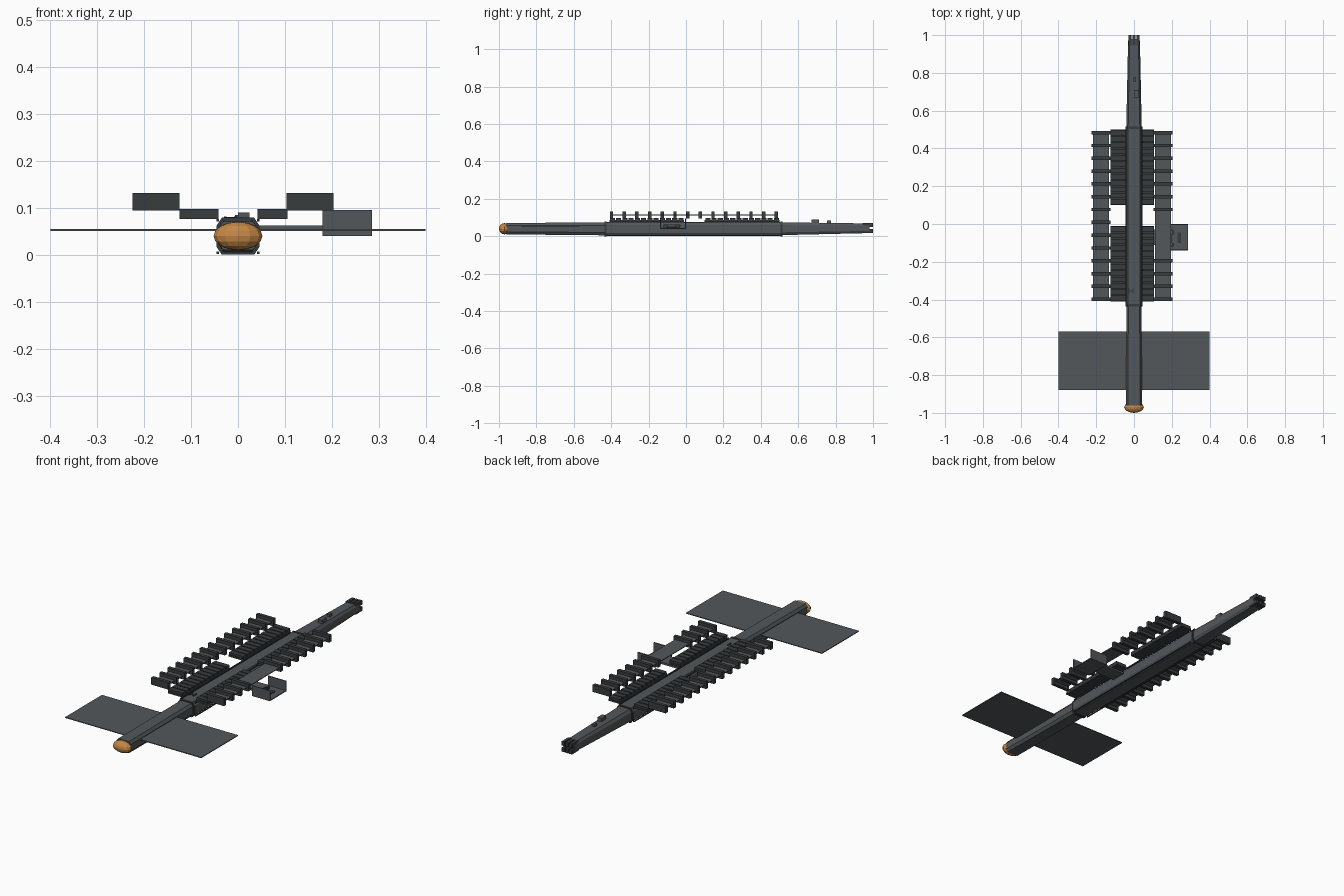
import bpy, bmesh, math

if "Cube" in bpy.data.objects:
    bpy.data.objects.remove(bpy.data.objects["Cube"])

def material(name, c):
    m = bpy.data.materials.new(name)
    m.diffuse_color = (*c, 1)
    m.use_nodes = True
    m.node_tree.nodes["Principled BSDF"].inputs["Base Color"].default_value = m.diffuse_color
    return m

GREY = material("hull_grey", (0.085, 0.095, 0.105))
DARK = material("dark_grey", (0.04, 0.045, 0.048))
ORANGE = material("orange", (0.55, 0.24, 0.06))

def finish(name, bm, mat):
    bmesh.ops.recalc_face_normals(bm, faces=bm.faces)
    me = bpy.data.meshes.new(name)
    bm.to_mesh(me)
    bm.free()
    ob = bpy.data.objects.new(name, me)
    me.materials.append(mat)
    bpy.context.collection.objects.link(ob)
    return ob

def boxes(name, spans, mat):
    """One object made of boxes given as (x0, x1, y0, y1, z0, z1)."""
    bm = bmesh.new()
    for x0, x1, y0, y1, z0, z1 in spans:
        vs = bmesh.ops.create_cube(bm, size=1)["verts"]
        for v in vs:
            v.co.x = (x0 + x1) / 2 + v.co.x * (x1 - x0)
            v.co.y = (y0 + y1) / 2 + v.co.y * (y1 - y0)
            v.co.z = (z0 + z1) / 2 + v.co.z * (z1 - z0)
    return finish(name, bm, mat)

def loft(name, rings, mat):
    """Chamfered beam through rings of (y, half width, bottom, top)."""
    bm = bmesh.new()
    prev = None
    for y, w, b, t in rings:
        c, d = w * 0.25, (t - b) * 0.22
        pts = [(-w + c, b), (w - c, b), (w, b + d), (w, t - d),
               (w - c, t), (-w + c, t), (-w, t - d), (-w, b + d)]
        ring = [bm.verts.new((x, y, z)) for x, z in pts]
        if prev:
            for i in range(8):
                j = (i + 1) % 8
                bm.faces.new((prev[i], prev[j], ring[j], ring[i]))
        else:
            bm.faces.new(ring)
        prev = ring
    bm.faces.new(prev)
    return finish(name, bm, mat)

# Main hull in three sections
loft("hull_middle", [(-0.43, 0.044, 0.002, 0.077), (0.51, 0.044, 0.002, 0.077)], GREY)
loft("hull_front", [(-0.96, 0.042, 0.010, 0.071), (-0.43, 0.040, 0.005, 0.074)], GREY)
loft("hull_rear", [(0.51, 0.041, 0.006, 0.074), (0.94, 0.032, 0.016, 0.069),
                   (0.98, 0.030, 0.018, 0.067)], GREY)
for n, y in (("front", -0.43), ("rear", 0.51)):
    loft("joint_band_" + n, [(y - 0.006, 0.046, 0.0, 0.079), (y + 0.006, 0.046, 0.0, 0.079)], DARK)

# Corner rails along the middle hull
boxes("corner_rails", [(s * 0.043 - 0.003, s * 0.043 + 0.003, -0.42, 0.5, z, z + 0.005)
                       for s in (-1, 1) for z in (0.002, 0.071)], DARK)

# Rounded orange nose
bm = bmesh.new()
bmesh.ops.create_uvsphere(bm, u_segments=12, v_segments=8, radius=1)
for v in bm.verts:
    v.co = (v.co.x * 0.052, -0.97 + v.co.y * 0.03, 0.04 + v.co.z * 0.03)
finish("nose_dome", bm, ORANGE)

# Wide thin panel across the front
boxes("front_panel", [(-0.4, 0.4, -0.88, -0.57, 0.051, 0.055)], GREY)

# Ribbed inner pads on both sides
for side, xa, xb in (("left", -0.125, -0.042), ("right", 0.042, 0.105)):
    for part, ya, yb in (("front", -0.41, -0.01), ("rear", 0.10, 0.50)):
        n = 12
        p = (yb - ya) / n
        spans = [(xa, xb, ya, yb, 0.076, 0.086)]
        spans += [(xa, xb, ya + i * p + 0.003, ya + (i + 1) * p - 0.003, 0.086, 0.097)
                  for i in range(n)]
        boxes(f"{side}_{part}_pad", spans, DARK)

# Outer decks with raised cross slats; the right side skips some by the bay
slat_y = [-0.398 + i * 0.0678 for i in range(14)]
for side, xa, xb in (("left", -0.225, -0.125), ("right", 0.103, 0.203)):
    boxes(side + "_deck", [(xa + 0.008, xb - 0.008, -0.40, 0.49, 0.111, 0.115)], GREY)
    boxes(side + "_slats", [(xa, xb, y - 0.009, y + 0.009, 0.094, 0.132)
                            for y in slat_y if side == "left" or not -0.15 < y < 0.03], DARK)

# Side docking bay on an arm: floor, end walls and small fittings
boxes("bay_arm", [(0.04, 0.20, -0.11, -0.03, 0.052, 0.062)], GREY)
boxes("docking_bay", [(0.18, 0.285, -0.14, 0.0, 0.040, 0.045),
                      (0.18, 0.285, -0.14, -0.135, 0.040, 0.095),
                      (0.18, 0.285, -0.005, 0.0, 0.040, 0.095)], GREY)
boxes("bay_fittings", [(0.195, 0.21, -0.12, -0.10, 0.045, 0.062),
                       (0.195, 0.21, -0.055, -0.035, 0.045, 0.062),
                       (0.23, 0.25, -0.10, -0.045, 0.045, 0.049)], DARK)

# Small hatches and housings on the top
boxes("top_housing", [(0.0, 0.024, 0.67, 0.71, 0.068, 0.090)], GREY)
boxes("top_sensor", [(-0.006, 0.010, 0.755, 0.775, 0.068, 0.085)], GREY)
boxes("front_hatch", [(-0.030, -0.024, -0.37, -0.34, 0.076, 0.081),
                      (-0.008, -0.002, -0.37, -0.34, 0.076, 0.081),
                      (-0.024, -0.008, -0.358, -0.352, 0.076, 0.080)], DARK)

# Tail blocks at the rear end
boxes("tail_blocks", [(x - 0.008, x + 0.008, 0.945, 1.0, z, z + 0.022)
                      for x in (-0.022, 0.0, 0.022) for z in (0.017, 0.050)], DARK)
